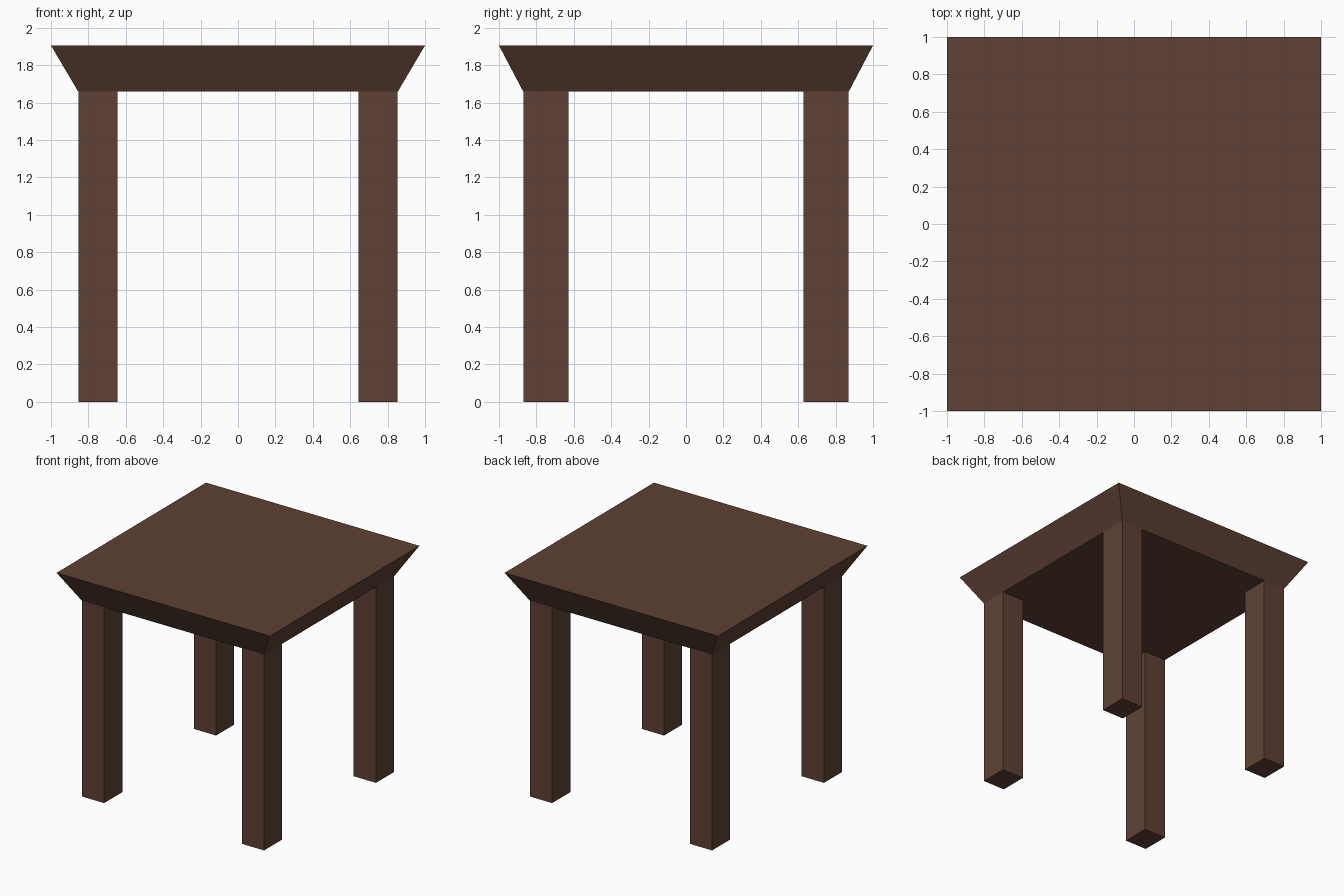
import bpy, bmesh

if "Cube" in bpy.data.objects:
    bpy.data.objects.remove(bpy.data.objects["Cube"])

wood = bpy.data.materials.new("dark brown wood")
wood.diffuse_color = (0.112, 0.053, 0.035, 1)
wood.use_nodes = True
wood.node_tree.nodes["Principled BSDF"].inputs["Base Color"].default_value = wood.diffuse_color

TOP_Z, UNDER_Z = 1.905, 1.658     # tabletop upper and lower heights
FOOT_X, FOOT_Y = 0.854, 0.870     # half size of the tabletop underside
LEG_X, LEG_Y = 0.209, 0.242       # leg thickness


def box(name, x0, x1, y0, y1, z0, z1, taper=(1, 1)):
    """Box between two corners; taper scales the bottom face about the origin."""
    bm = bmesh.new()
    bmesh.ops.create_cube(bm, size=1)
    for v in bm.verts:
        low = v.co.z < 0
        v.co.x = (x0 if v.co.x < 0 else x1) * (taper[0] if low else 1)
        v.co.y = (y0 if v.co.y < 0 else y1) * (taper[1] if low else 1)
        v.co.z = z0 if low else z1
    bmesh.ops.recalc_face_normals(bm, faces=bm.faces)
    mesh = bpy.data.meshes.new(name)
    bm.to_mesh(mesh)
    bm.free()
    mesh.materials.append(wood)
    obj = bpy.data.objects.new(name, mesh)
    bpy.context.collection.objects.link(obj)
    return obj


# Tabletop with sides sloping inward to the underside
box("tabletop", -1, 1, -1, 1, UNDER_Z, TOP_Z, taper=(FOOT_X, FOOT_Y))

# Four legs flush with the corners of the underside
for side, sx in (("left", -1), ("right", 1)):
    for end, sy in (("front", -1), ("back", 1)):
        xs = sorted((sx * FOOT_X, sx * (FOOT_X - LEG_X)))
        ys = sorted((sy * FOOT_Y, sy * (FOOT_Y - LEG_Y)))
        box(f"{end}_{side}_leg", *xs, *ys, 0, UNDER_Z)
